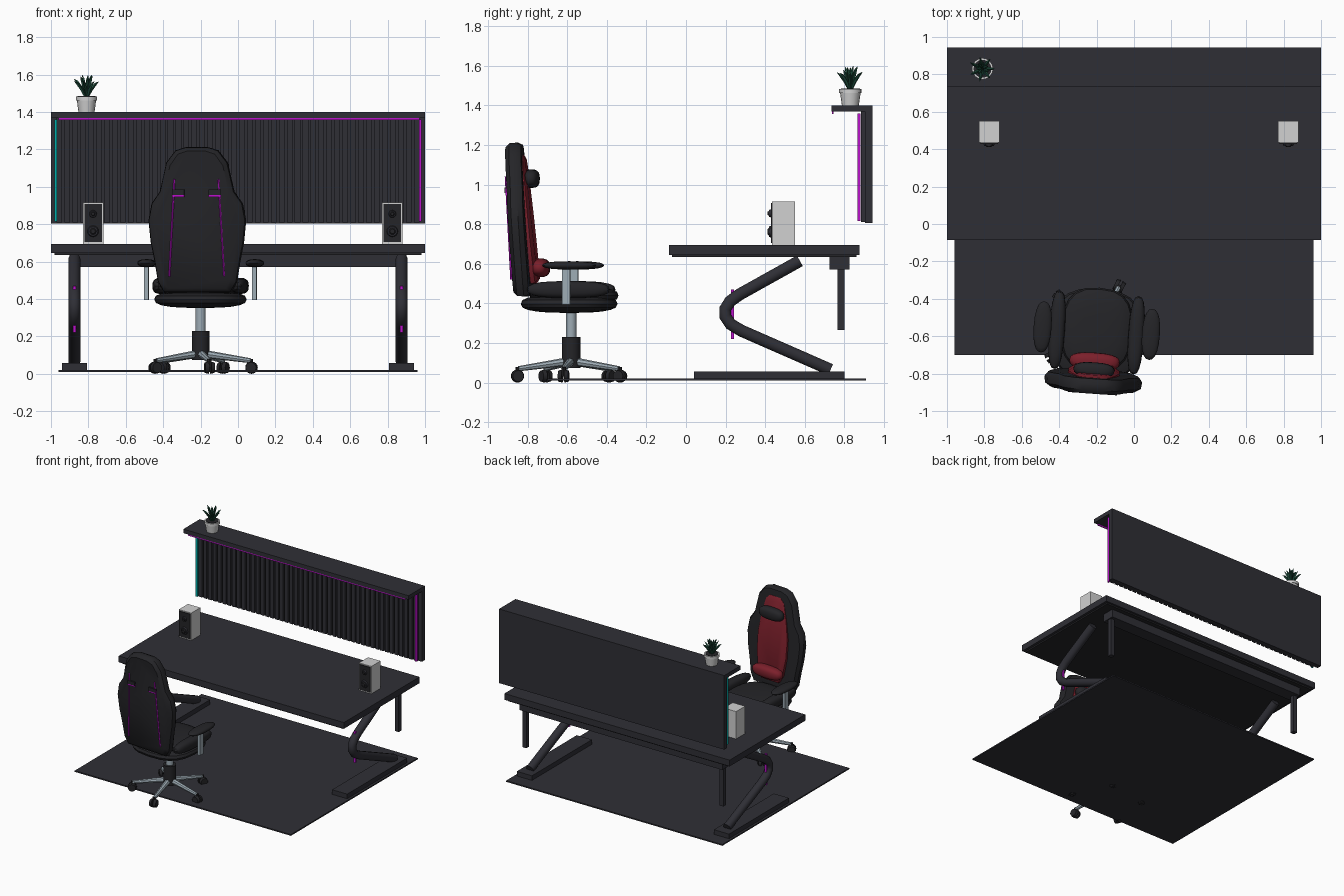
import bpy, bmesh, math, random
from mathutils import Matrix, Vector

cube = bpy.data.objects.get("Cube")
if cube:
    bpy.data.objects.remove(cube, do_unlink=True)
random.seed(4)


def material(name, r, g, b):
    m = bpy.data.materials.new(name)
    m.use_nodes = True
    m.diffuse_color = (r, g, b, 1)
    m.node_tree.nodes["Principled BSDF"].inputs["Base Color"].default_value = (r, g, b, 1)
    return m


CHARCOAL = material("charcoal", .028, .028, .036)
BLACK = material("soft_black", .018, .018, .021)
RED = material("red_fabric", .2, .014, .024)
WHITE = material("light_grey", .64, .64, .64)
METAL = material("brushed_metal", .34, .41, .46)
MAGENTA = material("magenta_light", .5, .006, .6)
CYAN = material("cyan_light", .0, .42, .4)
GREEN = material("leaf_green", .012, .07, .042)

# The chair is built facing +y about its own axis, then turned and placed
CHAIR = Matrix.Translation((-.2, -.58, 0)) @ Matrix.Rotation(math.radians(-4), 4, 'Z')
WORLD = Matrix.Identity(4)


def finish(name, bm, mat, frame=WORLD, smooth=False):
    bmesh.ops.recalc_face_normals(bm, faces=bm.faces[:])
    bm.transform(frame)
    me = bpy.data.meshes.new(name)
    bm.to_mesh(me)
    bm.free()
    me.materials.append(mat)
    ob = bpy.data.objects.new(name, me)
    bpy.context.collection.objects.link(ob)
    if smooth:
        bpy.ops.object.select_all(action='DESELECT')
        ob.select_set(True)
        bpy.context.view_layer.objects.active = ob
        bpy.ops.object.shade_smooth_by_angle(angle=math.radians(40))
    return ob


def box(name, x, y, z, mat, frame=WORLD):
    """Box from (low, high) pairs."""
    bm = bmesh.new()
    mid = [(a + b) / 2 for a, b in (x, y, z)]
    size = [b - a for a, b in (x, y, z)]
    bmesh.ops.create_cube(bm, size=1, matrix=Matrix.Translation(mid) @ Matrix.Diagonal((*size, 1)))
    return finish(name, bm, mat, frame)


def rod(name, a, b, r1, r2, mat, frame=WORLD, sides=16):
    """Cylinder or cone between two points."""
    a, b = Vector(a), Vector(b)
    d = b - a
    m = Matrix.Translation((a + b) / 2) @ d.to_track_quat('Z', 'Y').to_matrix().to_4x4()
    bm = bmesh.new()
    bmesh.ops.create_cone(bm, cap_ends=True, segments=sides, radius1=r1, radius2=r2,
                          depth=d.length, matrix=m)
    return finish(name, bm, mat, frame, True)


def cushion(name, centre, half, mat, power=.75, frame=CHAIR):
    """Rounded pad; a lower power makes it boxier."""
    bm = bmesh.new()
    bmesh.ops.create_uvsphere(bm, u_segments=20, v_segments=10, radius=1)
    for v in bm.verts:
        v.co = [c + h * math.copysign(abs(k) ** power, k) for c, h, k in zip(centre, half, v.co)]
    return finish(name, bm, mat, frame, True)


def tube(name, points, radius, mat, taper=None, res=3):
    """Round tube along a path, with optional radius factors."""
    cu = bpy.data.curves.new(name, 'CURVE')
    cu.dimensions = '3D'
    cu.bevel_depth, cu.bevel_resolution, cu.use_fill_caps = radius, res, True
    sp = cu.splines.new('POLY')
    sp.points.add(len(points) - 1)
    for i, p in enumerate(points):
        sp.points[i].co = (*p, 1)
        sp.points[i].radius = taper[i] if taper else 1
    tmp = bpy.data.objects.new(name + "_path", cu)
    bpy.context.collection.objects.link(tmp)
    bpy.context.view_layer.update()
    me = bpy.data.meshes.new_from_object(tmp.evaluated_get(bpy.context.evaluated_depsgraph_get()))
    bpy.data.objects.remove(tmp)
    bm = bmesh.new()
    bm.from_mesh(me)
    bpy.data.meshes.remove(me)
    return finish(name, bm, mat, smooth=True)


def shell(name, outline, layers, lean, mat):
    """Mirrored (half width, z) outline lofted through (y, scale) layers."""
    ring = [(w, z) for w, z in outline] + [(-w, z) for w, z in reversed(outline)]
    zs = [z for w, z in outline]
    mid = (min(zs) + max(zs)) / 2
    bm = bmesh.new()
    rows = []
    for y, s in layers:
        rows.append([bm.verts.new((w * s, y - lean * (z - mid), mid + (z - mid) * (1 + (s - 1) * .4)))
                     for w, z in ring])
    for a, b in zip(rows, rows[1:]):
        for i in range(len(ring)):
            j = (i + 1) % len(ring)
            bm.faces.new((a[i], a[j], b[j], b[i]))
    bm.faces.new(rows[0])
    bm.faces.new(rows[-1])
    return finish(name, bm, mat, CHAIR, True)


# Floor mat and desk
box("floor_mat", (-.96, .96), (-.7, .91), (.01, .02), CHARCOAL)
box("desk_top", (-1, 1), (-.085, .875), (.645, .695), CHARCOAL)
box("desk_underside", (-.98, .98), (-.07, .86), (.634, .645), BLACK)
box("rear_rail", (-.9, .9), (.725, .825), (.57, .634), CHARCOAL)
for side, s in (("right", -1), ("left", 1)):
    x = .875 * s
    box(side + "_foot", (x - .067, x + .067), (.04, .8), (.02, .057), CHARCOAL)
    tube(side + "_bent_leg", [(x, y, z) for y, z in (
        (.73, .065), (.28, .262), (.225, .295), (.198, .335), (.198, .372),
        (.222, .41), (.27, .445), (.575, .615))], .032, CHARCOAL)
    box(side + "_leg_light", (x - .008, x + .008), (.228, .242), (.22, .47), MAGENTA)
    box(side + "_rear_post", (x - .017, x + .017), (.765, .8), (.265, .57), CHARCOAL)

# Back panel with slats, shelf and light strips
box("back_panel", (-1, 1), (.905, .943), (.805, 1.37), CHARCOAL)
box("shelf", (-1, 1), (.735, .943), (1.368, 1.4), CHARCOAL)
for i in range(46):
    x = -.955 + i * 1.91 / 45
    box("slat", (x - .015, x + .015), (.884, .905), (.81, 1.368), CHARCOAL)
box("shelf_light", (-.96, .97), (.738, .746), (1.357, 1.368), MAGENTA)
for side, x, mat in (("right", -.975, CYAN), ("left", .975, MAGENTA)):
    box(side + "_panel_light", (x - .007, x + .007), (.866, .882), (.815, 1.36), mat)

# Speakers
for x in (-.775, .825):
    box("speaker_body", (x - .055, x + .055), (.435, .55), (.695, .915), WHITE)
    box("speaker_front", (x - .047, x + .047), (.428, .435), (.705, .907), BLACK)
    for z, r in ((.855, .02), (.762, .03)):
        rod("speaker_ring", (x, .428, z), (x, .418, z), r, r * .85, CHARCOAL)
        rod("speaker_cone", (x, .418, z), (x, .412, z), r * .6, r * .4, BLACK)

# Potted plant
px, py = -.81, .83
rod("pot", (px, py, 1.4), (px, py, 1.465), .043, .052, WHITE)
rod("pot_rim", (px, py, 1.462), (px, py, 1.483), .057, .057, WHITE)
rod("soil", (px, py, 1.48), (px, py, 1.486), .048, .048, BLACK)
for i in range(14):
    a = i * math.tau / 7 + (i // 7) * .45
    reach = (.072 if i < 7 else .036) * random.uniform(.85, 1.05)
    top = (.1 if i < 7 else .12) * random.uniform(.8, 1)
    path = [(px + math.cos(a) * reach * t, py + math.sin(a) * reach * t, 1.48 + top * h)
            for t, h in ((.1, 0), (.4, .5), (.75, .85), (1, 1))]
    tube("leaf", path, .009, GREEN, taper=(.6, 1, .8, .1), res=0)

# Chair base with five castors
rod("gas_sleeve", (0, 0, .075), (0, 0, .23), .047, .047, BLACK, CHAIR)
rod("gas_piston", (0, 0, .23), (0, 0, .37), .027, .027, METAL, CHAIR)
for i in range(5):
    a = math.radians(284 + 72 * i)
    c, s = math.cos(a), math.sin(a)
    rod("base_arm", (c * .03, s * .03, .105), (c * .27, s * .27, .07), .021, .013, METAL, CHAIR, 8)
    for k in (-1, 1):
        p = Vector((c * .275, s * .275, .033))
        t = Vector((-s, c, 0)) * k
        rod("castor_wheel", p + t * .006, p + t * .026, .033, .028, BLACK, CHAIR)
    rod("castor_stem", (c * .272, s * .272, .03), (c * .272, s * .272, .08), .012, .012, BLACK, CHAIR, 8)

# Seat, side bolsters and armrests
cushion("seat_base", (0, -.01, .398), (.248, .245, .046), BLACK)
cushion("seat_cushion", (0, .015, .44), (.19, .225, .045), BLACK)
for side, s in (("left", -1), ("right", 1)):
    cushion(side + "_seat_bolster", (.212 * s, 0, .47), (.042, .21, .043), BLACK)
    cushion(side + "_armrest", (.29 * s, .01, .592), (.048, .137, .021), BLACK, .85)
    box(side + "_arm_post", (.29 * s - .012, .29 * s + .012), (-.025, .015), (.395, .58), METAL, CHAIR)

# Backrest, inset red panel and pillows
outline = [(.06, 1.212), (.115, 1.195), (.165, 1.13), (.2, .975), (.245, .91),
           (.262, .82), (.25, .7), (.23, .6), (.212, .49), (.18, .435)]
shell("backrest", outline, [(-.305, .86), (-.285, .98), (-.25, 1), (-.225, .93), (-.222, .75)], .06, BLACK)
panel = [(.05, 1.155), (.085, 1.12), (.115, 1.0), (.14, .85), (.138, .7), (.115, .56), (.08, .5)]
shell("red_panel", panel, [(-.24, 1), (-.21, .98), (-.195, .8)], .1, RED)
cushion("head_pillow", (0, -.2, 1.03), (.11, .04, .047), BLACK)
cushion("lumbar_pillow", (0, -.155, .58), (.135, .047, .047), RED)

# Light piping and strap slots on the rear of the backrest
for s in (-1, 1):
    a, b = Vector((.147 * s, -.293, .52)), Vector((.118 * s, -.323, 1.04))
    rod("rear_piping", a, b, .005, .005, MAGENTA, CHAIR, 6)
    x = .098 * s
    box("strap_slot_glow", (x - .033, x + .033), (-.324, -.31), (.945, .98), MAGENTA, CHAIR)
    box("strap_slot", (x - .033, x + .033), (-.328, -.316), (.957, .985), BLACK, CHAIR)
